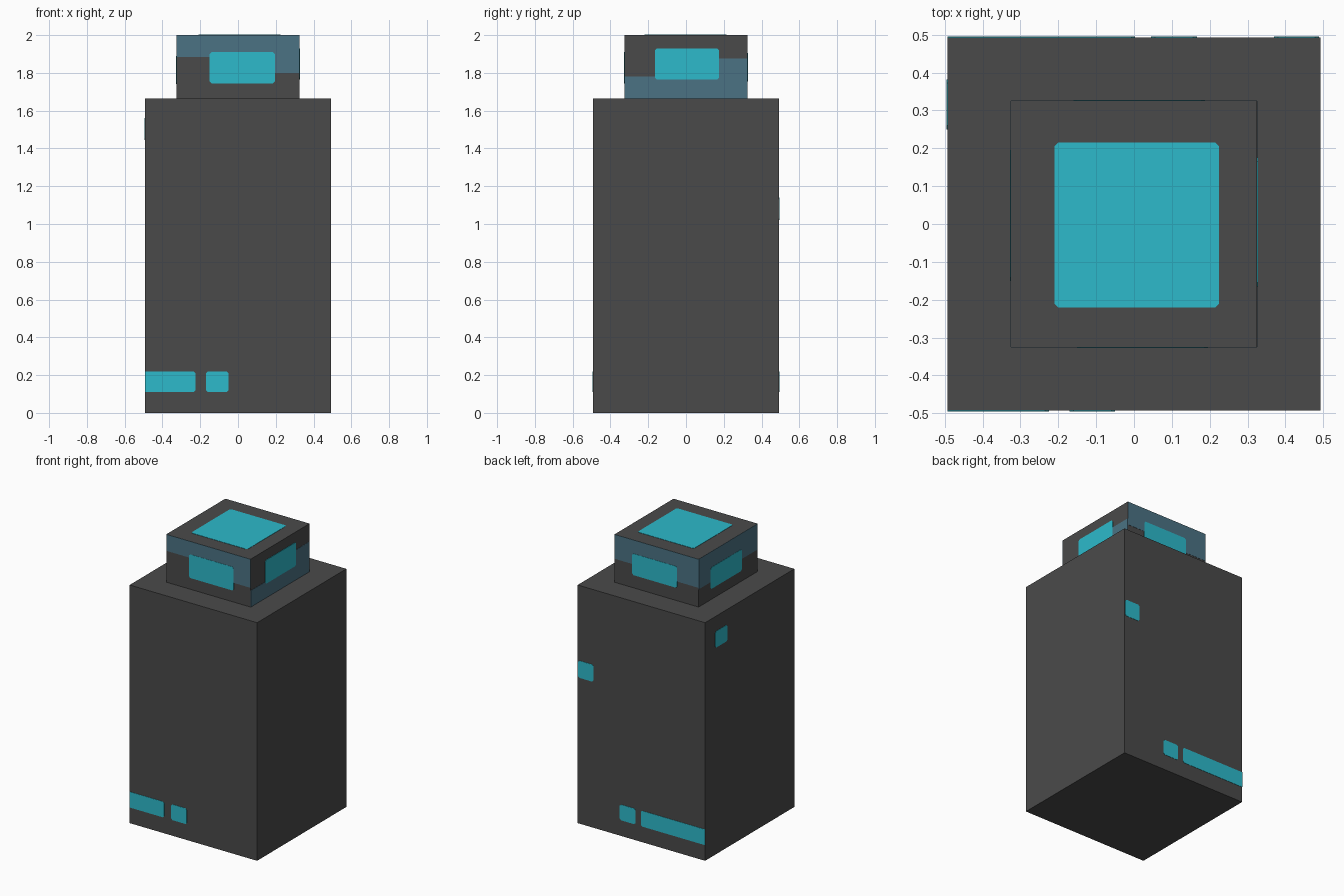
import bpy, bmesh, math
from mathutils import Matrix, Vector

if "Cube" in bpy.data.objects:
    bpy.data.objects.remove(bpy.data.objects["Cube"])

BODY, HEAD, NECK, TOP = 0.493, 0.325, 1.665, 2.0


def material(name, rgb):
    m = bpy.data.materials.new(name)
    m.diffuse_color = (*rgb, 1)
    m.use_nodes = True
    m.node_tree.nodes["Principled BSDF"].inputs["Base Color"].default_value = m.diffuse_color
    return m


GREY = material("charcoal", (0.0685, 0.0685, 0.0685))
CYAN = material("bright_cyan", (0.026, 0.491, 0.597))
BLUE = material("slate_blue", (0.07, 0.171, 0.231))


def finish(name, bm, mat):
    bmesh.ops.recalc_face_normals(bm, faces=bm.faces[:])
    me = bpy.data.meshes.new(name)
    bm.to_mesh(me)
    bm.free()
    me.materials.append(mat)
    ob = bpy.data.objects.new(name, me)
    bpy.context.collection.objects.link(ob)
    return ob


def box(name, half, z0, z1):
    bm = bmesh.new()
    bmesh.ops.create_cube(bm, size=1)
    bmesh.ops.scale(bm, vec=(2 * half, 2 * half, z1 - z0), verts=bm.verts)
    bmesh.ops.translate(bm, vec=(0, 0, (z0 + z1) / 2), verts=bm.verts)
    finish(name, bm, GREY)


def plate(name, outline, place, mat, thick):
    """Thin plate: outline in local x/z, facing -y, then moved by a matrix."""
    bm = bmesh.new()
    face = bm.faces.new([bm.verts.new((u, 0, w)) for u, w in outline])
    new = bmesh.ops.extrude_face_region(bm, geom=[face])["geom"]
    verts = [g for g in new if isinstance(g, bmesh.types.BMVert)]
    bmesh.ops.translate(bm, vec=(0, -thick, 0), verts=verts)
    bm.transform(place)
    finish(name, bm, mat)


def side(turn, half):
    """Quarter turns: 0 front, 1 right, 2 back, 3 left."""
    return Matrix.Rotation(turn * math.pi / 2, 4, 'Z') @ Matrix.Translation((0, -half, 0))


def rounded(u0, u1, w0, w1, c=0.01, edge=BODY):
    """Rectangle with clipped corners, square where it meets the body edge."""
    a = 0 if u0 <= -edge else c
    b = 0 if u1 >= edge else c
    pts = []
    for p in [(u0 + a, w0), (u1 - b, w0), (u1, w0 + b), (u1, w1 - b),
              (u1 - b, w1), (u0 + a, w1), (u0, w1 - a), (u0, w0 + a)]:
        if p not in pts:
            pts.append(p)
    return pts


# main blocks
box("body", BODY, 0, NECK)
box("head", HEAD, NECK, TOP)

# stepped blue bands on the head: (side, band end z, left step z, right step z)
for name, turn, end, zl, zr in [("front", 0, TOP, 1.885, 1.80),
                                ("right", 1, NECK, 1.78, 1.875),
                                ("back", 2, TOP, 1.83, 1.80),
                                ("left", 3, TOP, 1.79, 1.82)]:
    outline = [(-HEAD, end), (-HEAD, zl), (0, zl), (0, zr), (HEAD, zr), (HEAD, end)]
    plate(name + "_head_band", outline, side(turn, HEAD), BLUE, 0.0015)

# cyan panels on the head sides
for name, turn, r in [("front", 0, (-0.15, 0.195, 1.745, 1.91)),
                      ("right", 1, (-0.165, 0.175, 1.765, 1.93)),
                      ("back", 2, (-0.187, 0.16, 1.755, 1.905)),
                      ("left", 3, (-0.195, 0.15, 1.74, 1.89))]:
    plate(name + "_head_panel", rounded(*r), side(turn, HEAD), CYAN, 0.003)

# cyan panel on top of the head
lay_flat = Matrix.Translation((0, 0, TOP)) @ Matrix.Rotation(-math.pi / 2, 4, 'X')
plate("top_panel", rounded(-0.21, 0.225, -0.22, 0.215), lay_flat, CYAN, 0.002)

# small cyan marks on the body
for name, turn, r in [("front_long_mark", 0, (-BODY, -0.225, 0.11, 0.22)),
                      ("front_short_mark", 0, (-0.17, -0.05, 0.11, 0.22)),
                      ("back_long_mark", 2, (-0.003, BODY, 0.11, 0.22)),
                      ("back_short_mark", 2, (-0.166, -0.045, 0.11, 0.22)),
                      ("back_upper_mark", 2, (-0.488, -0.37, 1.02, 1.14)),
                      ("left_upper_mark", 3, (-0.382, -0.25, 1.445, 1.56))]:
    plate(name, rounded(*r), side(turn, BODY), CYAN, 0.002)
